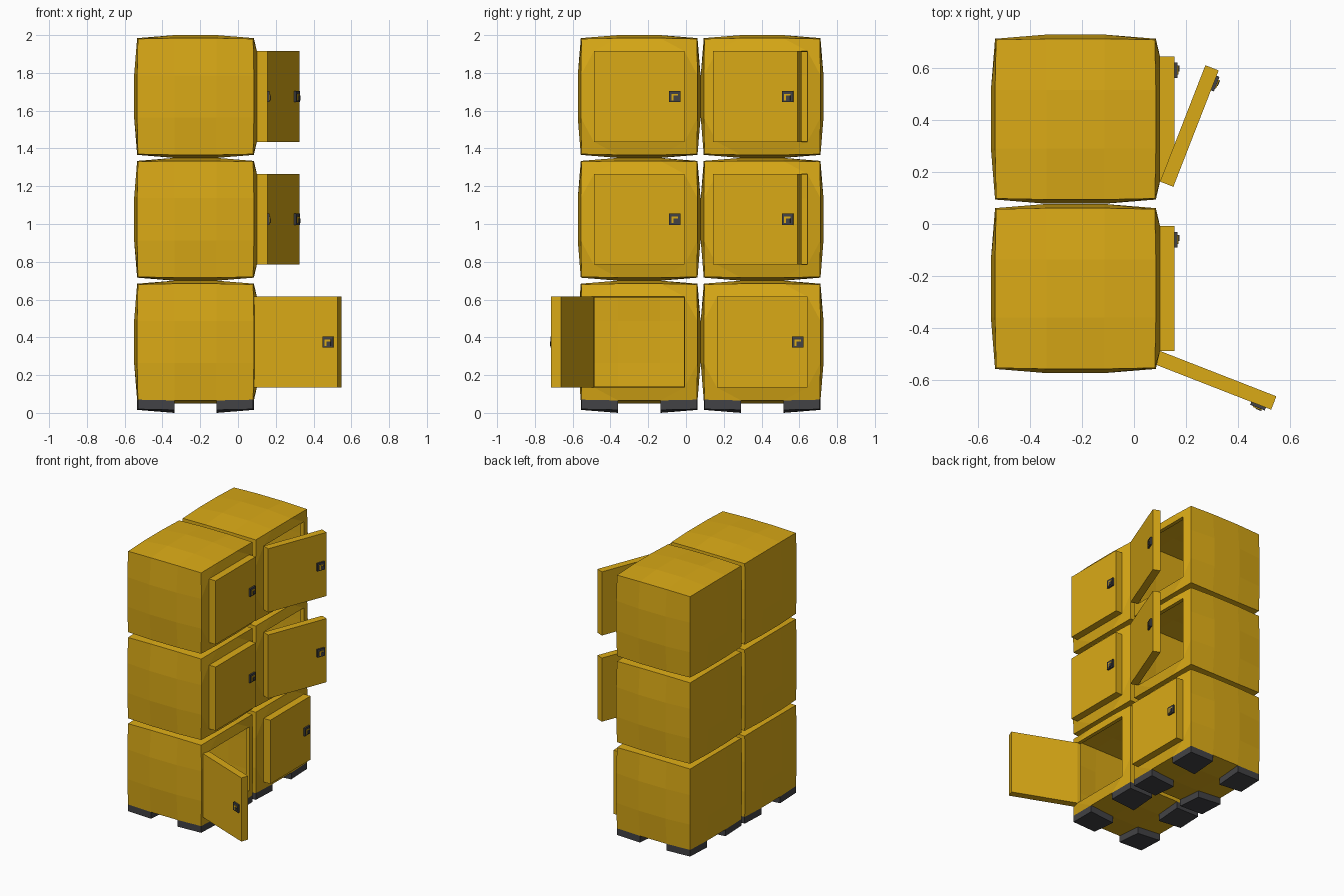
import bpy, bmesh
from math import radians
from mathutils import Matrix, Vector

if "Cube" in bpy.data.objects:
    bpy.data.objects.remove(bpy.data.objects["Cube"])


def material(name, color):
    m = bpy.data.materials.new(name)
    m.diffuse_color = color
    m.use_nodes = True
    m.node_tree.nodes["Principled BSDF"].inputs["Base Color"].default_value = m.diffuse_color
    return m


YELLOW = material("yellow_plastic", (0.70, 0.40, 0.008, 1))
DARK = material("dark_rubber", (0.055, 0.055, 0.06, 1))

GRID = (-0.305, -0.112, 0.112, 0.305)   # four points along each box side
BULGE, EDGE, OPENING = 0.325, 0.309, 0.24
X0 = -0.225                             # box centre in x
COLUMNS = (-0.248, 0.403)               # box centres in y
ROWS = (0.375, 1.025, 1.675)            # box centres in z
OPEN_ANGLE = {(0, 0): 111.3, (1, 1): 21.3, (1, 2): 21.3}


def finish(bm, name, mat, matrix):
    bmesh.ops.recalc_face_normals(bm, faces=bm.faces)
    me = bpy.data.meshes.new(name)
    bm.to_mesh(me)
    bm.free()
    me.materials.append(mat)
    ob = bpy.data.objects.new(name, me)
    bpy.context.collection.objects.link(ob)
    ob.matrix_world = matrix
    return ob


def cushion_point(idx):
    # point on the pillow-shaped box: face middles bulge out, edges stay nearly straight
    p = [GRID[i] for i in idx]
    outer = [a for a in range(3) if idx[a] in (0, 3)]
    size = {1: BULGE, 2: EDGE, 3: GRID[3]}[len(outer)]
    for a in outer:
        p[a] = size if idx[a] == 3 else -size
    if outer == [0] and idx[0] == 3:    # rim of the door opening
        p[1], p[2] = [OPENING if v > 0 else -OPENING for v in p[1:]]
    return Vector(p)


def locker_shell(name, matrix):
    bm = bmesh.new()
    verts = {}

    def vert(idx):
        if idx not in verts:
            verts[idx] = bm.verts.new(cushion_point(idx))
        return verts[idx]

    for axis in range(3):
        for side in (0, 3):
            for a in range(3):
                for b in range(3):
                    if (axis, side, a, b) == (0, 3, 1, 1):
                        continue        # door opening
                    quad = []
                    for u, v in ((a, b), (a + 1, b), (a + 1, b + 1), (a, b + 1)):
                        idx = [u, v]
                        idx.insert(axis, side)
                        quad.append(vert(tuple(idx)))
                    bm.faces.new(quad)
    ob = finish(bm, name, YELLOW, matrix)
    wall = ob.modifiers.new("wall", 'SOLIDIFY')
    wall.thickness = 0.025
    wall.offset = -1


def box(name, lo, hi, mat, matrix):
    bm = bmesh.new()
    bmesh.ops.create_cube(bm, size=1)
    lo, hi = Vector(lo), Vector(hi)
    for v in bm.verts:
        v.co = Vector([l + (h - l) * (c + 0.5) for l, h, c in zip(lo, hi, v.co)])
    return finish(bm, name, mat, matrix)


def foot(name, a, b, matrix):
    # pad that follows the curve of the bottom corner patch
    bm = bmesh.new()
    loop = ((a, b), (a + 1, b), (a + 1, b + 1), (a, b + 1))
    face = bm.faces.new([bm.verts.new(cushion_point((i, j, 0))) for i, j in loop])
    ext = bmesh.ops.extrude_face_region(bm, geom=[face], use_keep_orig=True)
    for v in ext["geom"]:
        if isinstance(v, bmesh.types.BMVert):
            v.co.z -= 0.05
    finish(bm, name, DARK, matrix)


for c, cy in enumerate(COLUMNS):
    for r, cz in enumerate(ROWS):
        tag = f"_{c + 1}_{r + 1}"
        centre = Matrix.Translation((X0, cy, cz))
        locker_shell("locker_shell" + tag, centre)

        # door and lock, modelled from the hinge line and swung open
        swing = Matrix.Rotation(-radians(OPEN_ANGLE.get((c, r), 0)), 4, 'Z')
        hinge = Matrix.Translation((X0 + BULGE, cy - OPENING, cz)) @ swing
        box("door" + tag, (0, 0, -0.24), (0.055, 0.48, 0.24), YELLOW, hinge)
        box("lock_plate" + tag, (0.053, 0.398, -0.03), (0.067, 0.458, 0.03), DARK, hinge)
        box("lock_button" + tag, (0.06, 0.411, -0.021), (0.071, 0.446, 0.014), YELLOW, hinge)
        box("lock_slot" + tag, (0.065, 0.423, -0.021), (0.074, 0.446, 0.004), DARK, hinge)

        if r == 0:
            for a in (0, 2):
                for b in (0, 2):
                    foot(f"foot_{c + 1}_{a}_{b}", a, b, centre)
